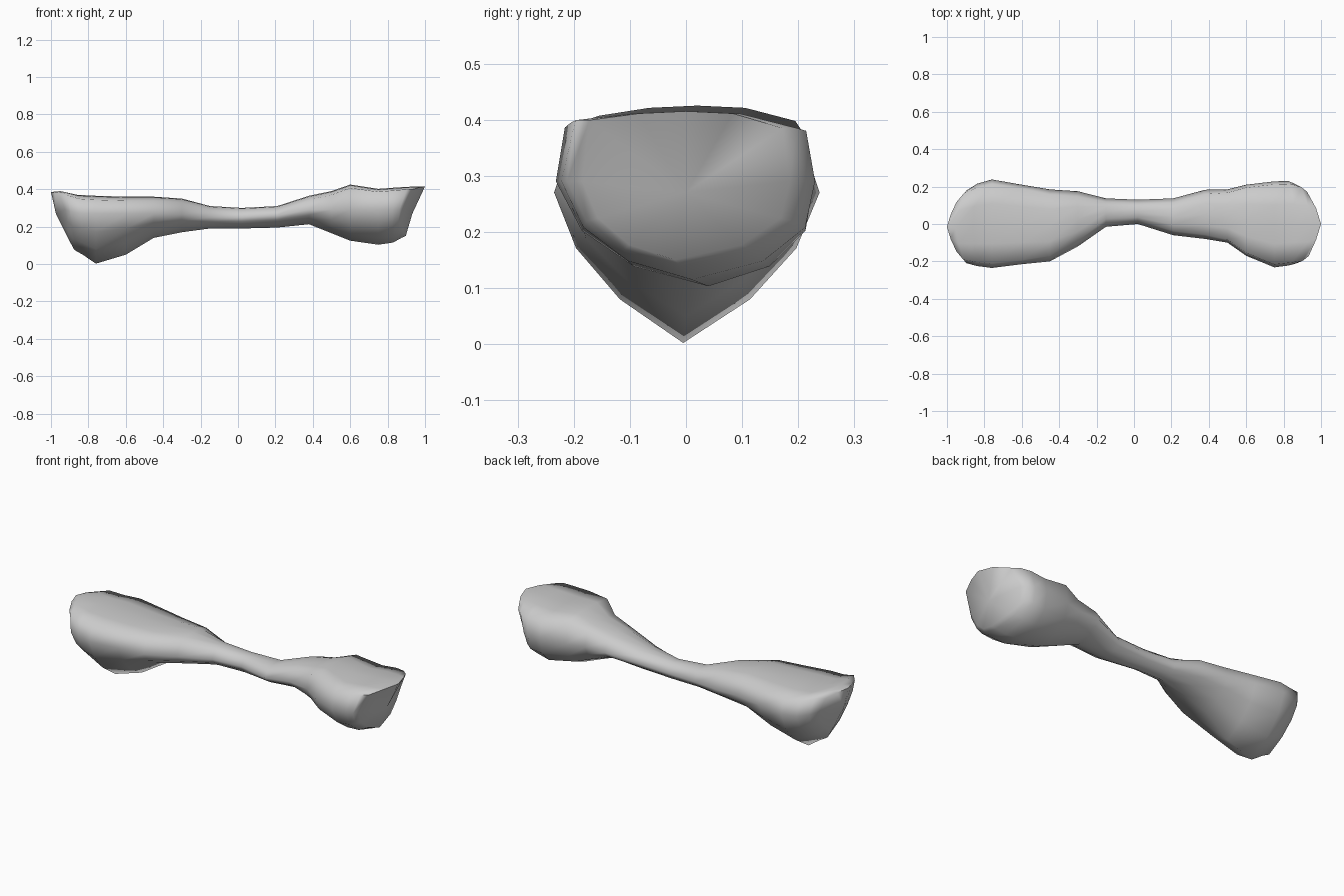
import bpy, bmesh

# Cross-sections along the bone: x, y min, y max, z bottom, z widest, z top, y of keel
SECTIONS = [
    (-1.00, -0.16, 0.13, 0.12, 0.29, 0.385, -0.01),
    (-0.95, -0.21, 0.18, 0.075, 0.28, 0.39, -0.01),
    (-0.86, -0.225, 0.215, 0.05, 0.27, 0.37, -0.005),
    (-0.76, -0.235, 0.238, 0.002, 0.27, 0.365, -0.005),
    (-0.60, -0.215, 0.21, 0.05, 0.27, 0.36, 0.00),
    (-0.45, -0.20, 0.185, 0.14, 0.27, 0.36, 0.02),
    (-0.30, -0.12, 0.175, 0.17, 0.265, 0.35, 0.04),
    (-0.15, -0.015, 0.137, 0.19, 0.25, 0.31, 0.06),
    (0.02, 0.00, 0.13, 0.19, 0.25, 0.30, 0.06),
    (0.21, -0.06, 0.137, 0.195, 0.26, 0.31, 0.05),
    (0.38, -0.08, 0.183, 0.213, 0.29, 0.365, 0.04),
    (0.50, -0.10, 0.185, 0.165, 0.29, 0.39, 0.03),
    (0.60, -0.17, 0.21, 0.125, 0.29, 0.425, 0.03),
    (0.75, -0.232, 0.228, 0.103, 0.29, 0.402, 0.04),
    (0.86, -0.222, 0.23, 0.115, 0.29, 0.41, 0.01),
    (0.95, -0.212, 0.212, 0.14, 0.29, 0.415, -0.01),
    (1.00, -0.185, 0.185, 0.15, 0.29, 0.415, -0.02),
]


def bend_end(x, u, z, zb, zt):
    """Round and slant the sections close to either end."""
    sign = 1 if x > 0 else -1
    w = max(0.0, (abs(x) - 0.8) / 0.2)
    f = max(0.0, min(1.0, (zt - z) / (zt - zb)))
    slant = 0.10 * f ** (0.65 if sign > 0 else 1.6)
    return x - sign * w * (0.055 * abs(u) ** 1.3 + slant)


def ring(section):
    x, y0, y1, zb, zs, zt, yb = section
    mid, half = (y0 + y1) / 2, (y1 - y0) / 2
    head = min(1.0, abs(x) / 0.6)
    right = max(0.0, min(1.0, (x - 0.4) / 0.3))
    corner = 0.70 + 0.2 * head + 0.03 * right
    drop = 0.022

    def side(s):
        ys = mid + s * half
        # the right head is boxier, and fullest at the back
        bulge = 0.16 + right * (0.09 if s > 0 else 0.0)
        top_drop = drop + right * (0.008 if s > 0 else -0.006)
        pts = [(mid + s * half * 0.45, zt - 0.004),
               (mid + s * half * corner, zt - top_drop),
               (ys, zs)]
        # lower flank bulges outside the straight line to the keel
        for t in (0.33, 0.67):
            pts.append((ys + (yb - ys) * (t - bulge), zs + (zb - zs) * (t + 0.04 + 0.1 * right)))
        return pts

    pts = [(mid, zt)] + side(1) + [(yb, zb)] + side(-1)[::-1]
    return [(bend_end(x, (y - mid) / half, z, zb, zt), y, z) for y, z in pts]


# Loft the sections into one skin
bm = bmesh.new()
rings = [[bm.verts.new(p) for p in ring(s)] for s in SECTIONS]
n = len(rings[0])
for a, b in zip(rings, rings[1:]):
    for i in range(n):
        j = (i + 1) % n
        bm.faces.new((a[i], a[j], b[j], b[i]))

# Close both ends with a fan
for loop, s in ((rings[0], SECTIONS[0]), (rings[-1], SECTIONS[-1])):
    zc = s[4] - 0.02
    c = bm.verts.new((bend_end(s[0], 0, zc, s[3], s[5]), (s[1] + s[2]) / 2, zc))
    for i in range(n):
        bm.faces.new((loop[i], loop[(i + 1) % n], c))

bmesh.ops.recalc_face_normals(bm, faces=bm.faces)
mesh = bpy.data.meshes.new("bone")
bm.to_mesh(mesh)
bm.free()
bone = bpy.data.objects.new("bone", mesh)
bpy.context.collection.objects.link(bone)

# Smooth skin, only the sharpest rims stay crisp
bpy.context.view_layer.objects.active = bone
bone.select_set(True)
bpy.ops.object.shade_smooth_by_angle(angle=1.5)
